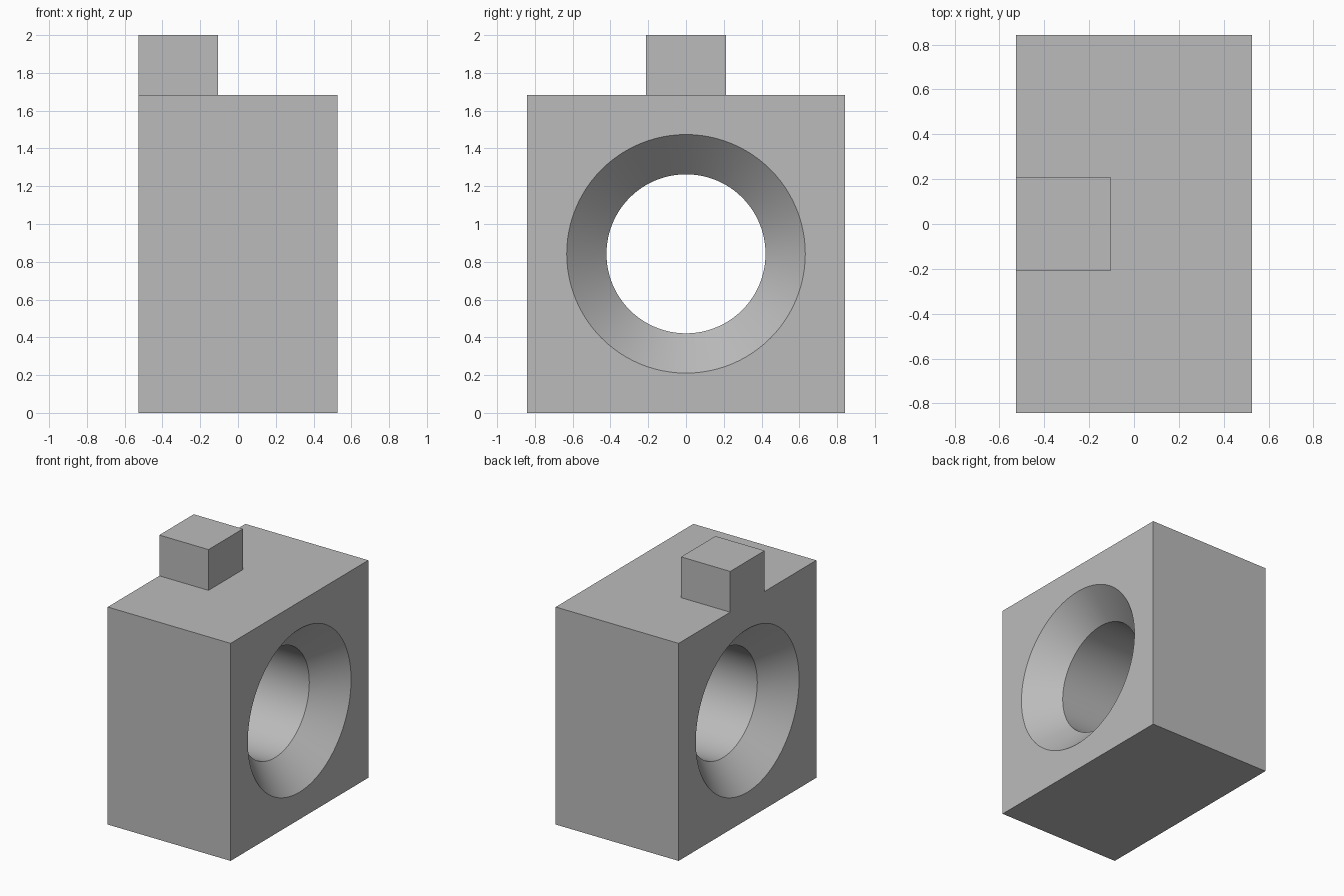
import bpy, bmesh, math
from mathutils import Matrix, Vector

if "Cube" in bpy.data.objects:
    bpy.data.objects.remove(bpy.data.objects["Cube"], do_unlink=True)

U = 2 / 19                     # design unit: the block plus stud is 19 units tall
WIDTH, DEPTH, HEIGHT = 10 * U, 16 * U, 16 * U
STUD, STUD_HEIGHT = 4 * U, 3 * U
BORE, RIM, BEVEL = 4 * U, 6 * U, 2 * U

grey = bpy.data.materials.new("plain grey")
grey.use_nodes = True
colour = (0.5, 0.5, 0.5, 1)
grey.diffuse_color = colour
grey.node_tree.nodes["Principled BSDF"].inputs["Base Color"].default_value = colour


def add_object(name, bm):
    bmesh.ops.recalc_face_normals(bm, faces=bm.faces)
    mesh = bpy.data.meshes.new(name)
    bm.to_mesh(mesh)
    bm.free()
    mesh.materials.append(grey)
    obj = bpy.data.objects.new(name, mesh)
    bpy.context.collection.objects.link(obj)
    return obj


def box(name, low, high):
    bm = bmesh.new()
    low, high = Vector(low), Vector(high)
    bmesh.ops.create_cube(bm, size=1, matrix=Matrix.Translation((low + high) / 2)
                          @ Matrix.Diagonal((*(high - low), 1)))
    return add_object(name, bm)


def lathe(name, profile, height, steps=96):
    """Revolve (x, radius) points around a line along x."""
    bm = bmesh.new()
    verts = [bm.verts.new((x, 0, height + r)) for x, r in profile]
    edges = [bm.edges.new(pair) for pair in zip(verts, verts[1:])]
    bmesh.ops.spin(bm, geom=verts + edges, cent=(0, 0, height), axis=(1, 0, 0),
                   angle=math.tau, steps=steps)
    bmesh.ops.remove_doubles(bm, verts=bm.verts, dist=1e-5)
    return add_object(name, bm)


def combine(target, other, operation):
    mod = target.modifiers.new(other.name, "BOOLEAN")
    mod.operation, mod.object, mod.solver = operation, other, "EXACT"
    bpy.context.view_layer.objects.active = target
    bpy.ops.object.modifier_apply(modifier=mod.name)
    bpy.data.objects.remove(other, do_unlink=True)


# Block with a square stud flush with its right side
half = WIDTH / 2
block = box("bored_block", (-half, -DEPTH / 2, 0), (half, DEPTH / 2, HEIGHT))
stud = box("stud", (-half, -STUD / 2, HEIGHT - U),
           (-half + STUD, STUD / 2, HEIGHT + STUD_HEIGHT))
combine(block, stud, "UNION")

# Through bore, countersunk on both sides; the cutter runs past each face
over = U / 2
end, inner = half + over, half - BEVEL
bore = lathe("bore_cutter", [(-end, 0), (-end, RIM + over), (-inner, BORE),
                             (inner, BORE), (end, RIM + over), (end, 0)], HEIGHT / 2)
combine(block, bore, "DIFFERENCE")

# Smooth bore walls, sharp edges elsewhere
bpy.ops.object.select_all(action="DESELECT")
block.select_set(True)
bpy.context.view_layer.objects.active = block
bpy.ops.object.shade_smooth_by_angle(angle=math.radians(30))
